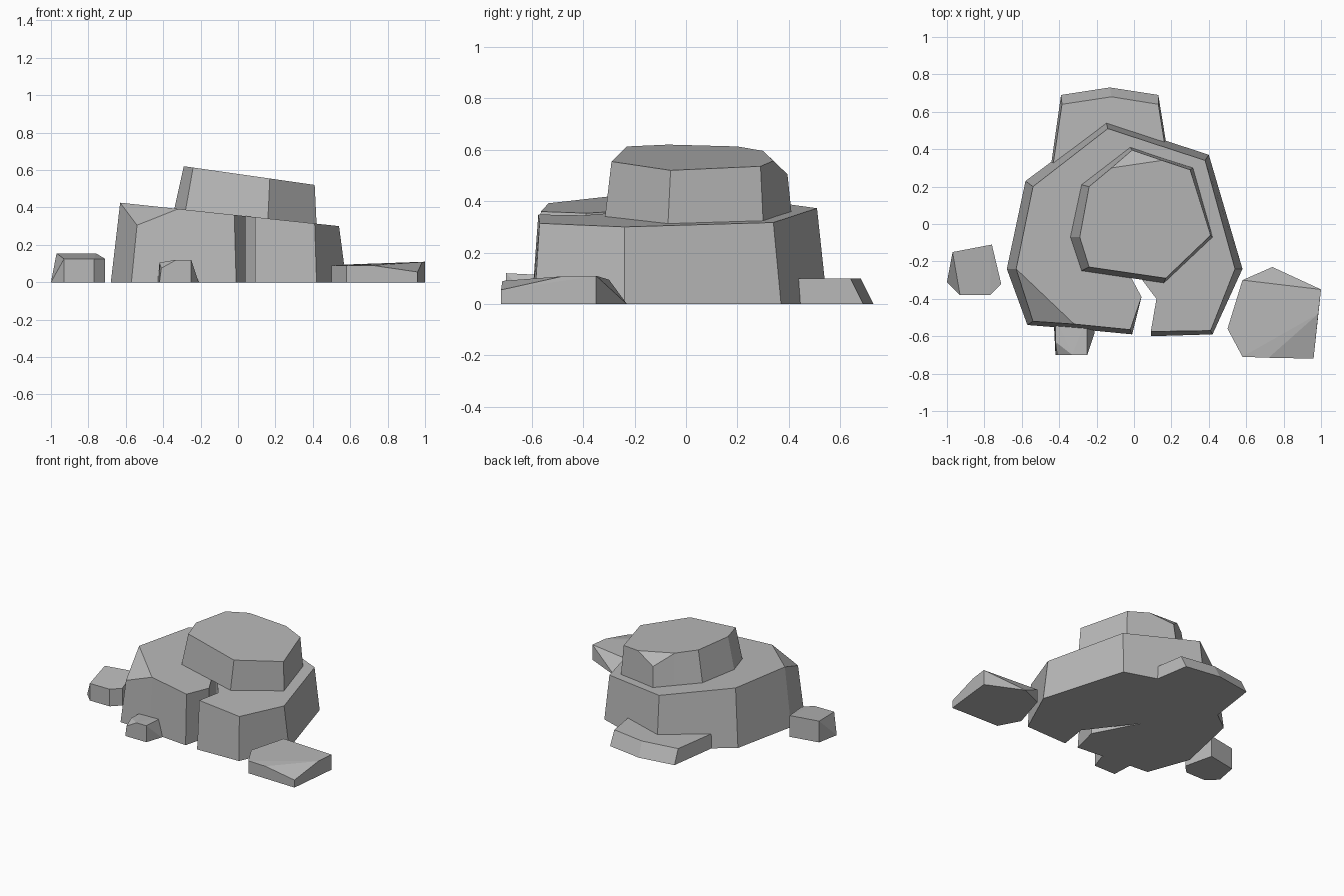
import bpy
import bmesh
import math

cube = bpy.data.objects.get("Cube")
if cube:
    bpy.data.objects.remove(cube, do_unlink=True)

stone = bpy.data.materials.new("grey_stone")
stone.use_nodes = True
stone.diffuse_color = (0.48, 0.48, 0.48, 1)
stone.node_tree.nodes["Principled BSDF"].inputs["Base Color"].default_value = stone.diffuse_color


def finish(name, bm):
    bmesh.ops.recalc_face_normals(bm, faces=bm.faces)
    mesh = bpy.data.meshes.new(name)
    bm.to_mesh(mesh)
    bm.free()
    mesh.materials.append(stone)
    obj = bpy.data.objects.new(name, mesh)
    bpy.context.collection.objects.link(obj)
    return obj


def boulder(name, base, top):
    """Convex stone spanning a ground outline and a set of upper corners."""
    bm = bmesh.new()
    for x, y in base:
        bm.verts.new((x, y, 0))
    for p in top:
        bm.verts.new(p)
    hull = bmesh.ops.convex_hull(bm, input=bm.verts)
    bmesh.ops.delete(bm, geom=[v for v in hull["geom_interior"] if v.is_valid], context='VERTS')
    bmesh.ops.dissolve_limit(bm, angle_limit=math.radians(3), verts=bm.verts, edges=bm.edges)
    return finish(name, bm)


def layer(name, base, top, floor, roof, chip, chip_z):
    """Tilted stone layer; the top corner with index chip is broken down to chip_z."""
    bm = bmesh.new()
    low = [bm.verts.new((x, y, floor(x))) for x, y in base]
    high = [bm.verts.new((x, y, roof(x))) for x, y in top]
    high[chip].co.z = chip_z
    n = len(low)
    bm.faces.new(low[::-1])
    for i in range(n):
        j = (i + 1) % n
        bm.faces.new((low[i], low[j], high[j], high[i]))
    bm.faces.new((high[chip - 1], high[chip], high[(chip + 1) % n]))
    bm.faces.new(high[:chip] + high[chip + 1:])
    return finish(name, bm)


def slab_top(x):
    return 0.358 - 0.107 * x


def cap_top(x):
    return 0.579 - 0.143 * x


# Broad lower slab with a cleft running in from the front
cleft = [(0.04, -0.39), (-0.13, -0.07), (0.12, -0.40)]
slab_base = [(-0.68, -0.24), (-0.57, -0.54), (-0.32, -0.56), (-0.01, -0.59), *cleft,
             (0.09, -0.60), (0.42, -0.59), (0.58, -0.24), (0.40, 0.37), (-0.15, 0.55), (-0.58, 0.23)]
slab_upper = [(-0.63, -0.24), (-0.54, -0.52), (-0.32, -0.535), (-0.02, -0.565), *cleft,
              (0.09, -0.575), (0.41, -0.57), (0.54, -0.24), (0.38, 0.34), (-0.14, 0.51), (-0.54, 0.20)]
layer("lower_slab", slab_base, slab_upper, lambda x: 0, slab_top, 1, 0.305)

# Smaller cap stone resting on the slab
cap_base = [(-0.34, -0.07), (-0.28, -0.25), (0.16, -0.315), (0.42, -0.07),
            (0.315, 0.30), (0.15, 0.352), (-0.02, 0.41), (-0.13, 0.325), (-0.28, 0.21)]
cap_upper = [(-0.29, -0.07), (-0.24, -0.23), (0.17, -0.29), (0.41, -0.06),
             (0.30, 0.29), (0.15, 0.34), (-0.01, 0.395), (-0.12, 0.30), (-0.24, 0.20)]
layer("cap_stone", cap_base, cap_upper, slab_top, cap_top, 6, 0.505)

# Low ledge at the back
boulder("back_ledge",
        [(-0.46, 0.20), (0.21, 0.20), (0.13, 0.69), (-0.13, 0.73), (-0.39, 0.69)],
        [(-0.45, 0.20, 0.10), (0.20, 0.20, 0.10), (0.13, 0.64, 0.10),
         (-0.12, 0.68, 0.10), (-0.385, 0.64, 0.10)])

# Loose stones around the slab
boulder("right_stone",
        [(-0.97, -0.15), (-0.76, -0.11), (-0.71, -0.32), (-0.77, -0.38), (-0.93, -0.38), (-1, -0.31)],
        [(-0.97, -0.15, 0.155), (-0.76, -0.11, 0.155), (-0.71, -0.32, 0.125),
         (-0.77, -0.38, 0.125), (-0.93, -0.38, 0.125)])

boulder("front_stone",
        [(-0.42, -0.70), (-0.25, -0.70), (-0.21, -0.58), (-0.21, -0.50), (-0.43, -0.50)],
        [(-0.41, -0.70, 0.075), (-0.33, -0.70, 0.12), (-0.25, -0.70, 0.12),
         (-0.25, -0.50, 0.11), (-0.42, -0.50, 0.10), (-0.42, -0.63, 0.105)])

boulder("left_flat_stone",
        [(0.74, -0.23), (1, -0.35), (0.96, -0.72), (0.58, -0.71), (0.50, -0.56), (0.58, -0.30)],
        [(0.58, -0.30, 0.095), (1, -0.35, 0.11), (0.985, -0.48, 0.108), (0.96, -0.72, 0.055),
         (0.72, -0.715, 0.09), (0.58, -0.71, 0.09), (0.50, -0.56, 0.09)])
